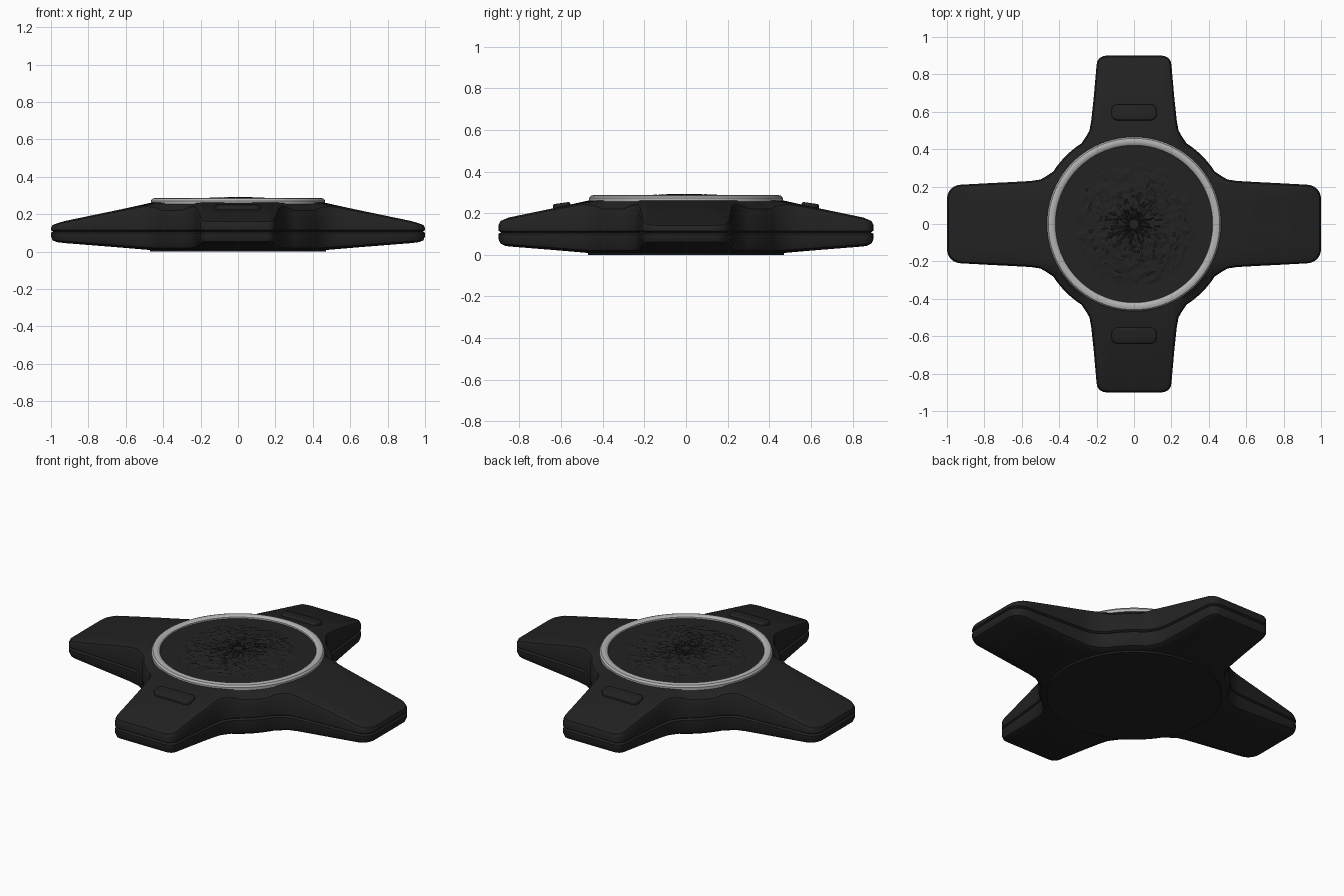
import bpy, bmesh, math, random

if "Cube" in bpy.data.objects:
    bpy.data.objects.remove(bpy.data.objects["Cube"])

random.seed(4)


def material(name, c):
    m = bpy.data.materials.new(name)
    m.diffuse_color = (c, c, c, 1)
    m.use_nodes = True
    m.node_tree.nodes["Principled BSDF"].inputs["Base Color"].default_value = m.diffuse_color
    return m


BLACK = material("matte black", 0.016)
GREY = material("light grey", 0.45)


def finish(name, bm, mat, angle=35):
    bmesh.ops.recalc_face_normals(bm, faces=bm.faces)
    me = bpy.data.meshes.new(name)
    bm.to_mesh(me)
    bm.free()
    me.materials.append(mat)
    ob = bpy.data.objects.new(name, me)
    bpy.context.collection.objects.link(ob)
    bpy.ops.object.select_all(action='DESELECT')
    ob.select_set(True)
    bpy.context.view_layer.objects.active = ob
    bpy.ops.object.shade_smooth_by_angle(angle=math.radians(angle))
    return ob


def skin(bm, rings, closed=False):
    """Join rings of points with quads; cap the ends unless closed."""
    vs = [[bm.verts.new(p) for p in r] for r in rings]
    n = len(vs[0])
    pairs = list(zip(vs, vs[1:])) + ([(vs[-1], vs[0])] if closed else [])
    for a, b in pairs:
        for i in range(n):
            j = (i + 1) % n
            bm.faces.new((a[i], a[j], b[j], b[i]))
    if not closed:
        bm.faces.new(vs[0])
        bm.faces.new(vs[-1])


def circle(r, z, n=96):
    return [(r * math.cos(k * math.tau / n), r * math.sin(k * math.tau / n), z) for k in range(n)]


def arc(cx, cy, r, a0, a1, n):
    out = []
    for k in range(n + 1):
        a = math.radians(a0 + (a1 - a0) * k / n)
        out.append((cx + r * math.cos(a), cy + r * math.sin(a)))
    return out


# Quarter outline of the four-armed body, mirrored into a full loop
quarter = [(1, 0.07)] + arc(0.925, 0.135, 0.075, 0, 88, 6)
quarter += [(0.8, 0.217), (0.66, 0.224), (0.55, 0.23), (0.5, 0.238), (0.468, 0.256)]
quarter += arc(0, 0, 0.515, 33, 57, 8)
quarter += [(0.256, 0.468), (0.238, 0.5), (0.229, 0.55), (0.217, 0.66), (0.208, 0.76)]
quarter += arc(0.15, 0.85, 0.05, 4, 90, 5) + [(0.07, 0.9)]
half = [(1, 0)] + quarter + [(0, 0.9)] + [(-x, y) for x, y in reversed(quarter)] + [(-1, 0)]
outline = half + [(x, -y) for x, y in reversed(half[1:-1])]
N = len(outline)


def z_top(x, y):
    d, m = max(abs(x), abs(y)), min(abs(x), abs(y))
    t = min(1, max(0, (m - 0.22) / 0.1))
    return 0.262 - 0.205 * max(0, d - 0.45) - 0.035 * t * t * (3 - 2 * t)


def z_bot(x, y):
    return 0.01 + 0.075 * max(0, max(abs(x), abs(y)) - 0.45)


def body_ring(off, zfun):
    out = []
    for i, (x, y) in enumerate(outline):
        (ax, ay), (bx, by) = outline[i - 1], outline[(i + 1) % N]
        l = math.hypot(bx - ax, by - ay)
        out.append((x + off * (by - ay) / l, y - off * (bx - ax) / l, zfun(x, y)))
    return out


def hub_ring(r, z):
    return [(r * x / math.hypot(x, y), r * y / math.hypot(x, y), z) for x, y in outline]


# Body with rounded edges, side seam and round foot
SEAM = 0.108
bm = bmesh.new()
skin(bm, [
    hub_ring(0.47, 0), hub_ring(0.472, 0.009),
    body_ring(-0.03, z_bot),
    body_ring(-0.009, lambda x, y: z_bot(x, y) + 0.01),
    body_ring(0, lambda x, y: z_bot(x, y) + 0.03),
    body_ring(0, lambda x, y: SEAM - 0.007),
    body_ring(-0.012, lambda x, y: SEAM),
    body_ring(0, lambda x, y: SEAM + 0.007),
    body_ring(0, lambda x, y: z_top(x, y) - 0.024),
    body_ring(-0.008, lambda x, y: z_top(x, y) - 0.008),
    body_ring(-0.026, z_top),
    hub_ring(0.455, 0.264),
])
finish("body", bm, BLACK)

# Grey trim ring
bm = bmesh.new()
profile = [(0.466, 0.255), (0.466, 0.272), (0.458, 0.283), (0.445, 0.287),
           (0.43, 0.285), (0.421, 0.278), (0.418, 0.255)]
skin(bm, [circle(r, z) for r, z in profile], closed=True)
finish("trim_ring", bm, GREY)

# Flat inlay inside the ring
bm = bmesh.new()
skin(bm, [circle(0.42, 0.258), circle(0.42, 0.27), circle(0.3, 0.271)])
finish("inlay_disc", bm, BLACK)

# Rough, slightly domed centre relief
bm = bmesh.new()
rings = [circle(0.33, 0.262)]
for k in range(22):
    r = 0.33 - 0.0145 * k
    z = 0.271 + 0.017 * (1 - (r / 0.33) ** 2)
    rings.append([(x, y, z + (random.uniform(-0.005, 0.005) if k else 0))
                  for x, y, z in circle(r, z)])
skin(bm, rings)
finish("centre_relief", bm, BLACK, 20)

# Raised key on the front and back arms
for name, s in (("front_key", -1), ("back_key", 1)):
    bm = bmesh.new()
    bmesh.ops.create_cube(bm, size=1)
    for v in bm.verts:
        v.co = (v.co.x * 0.24, v.co.y * 0.085, v.co.z * 0.05)
    upright = [e for e in bm.edges if abs(e.verts[0].co.z - e.verts[1].co.z) > 0.01]
    bmesh.ops.bevel(bm, geom=upright, offset=0.03, segments=4, profile=0.5, affect='EDGES')
    rim = [e for e in bm.edges if all(v.co.z > 0.02 for v in e.verts)]
    bmesh.ops.bevel(bm, geom=rim, offset=0.01, segments=3, profile=0.5, affect='EDGES')
    ob = finish(name, bm, BLACK)
    ob.location = (0, s * 0.595, 0.224)
    ob.rotation_euler = (-s * 0.14, 0, 0)
